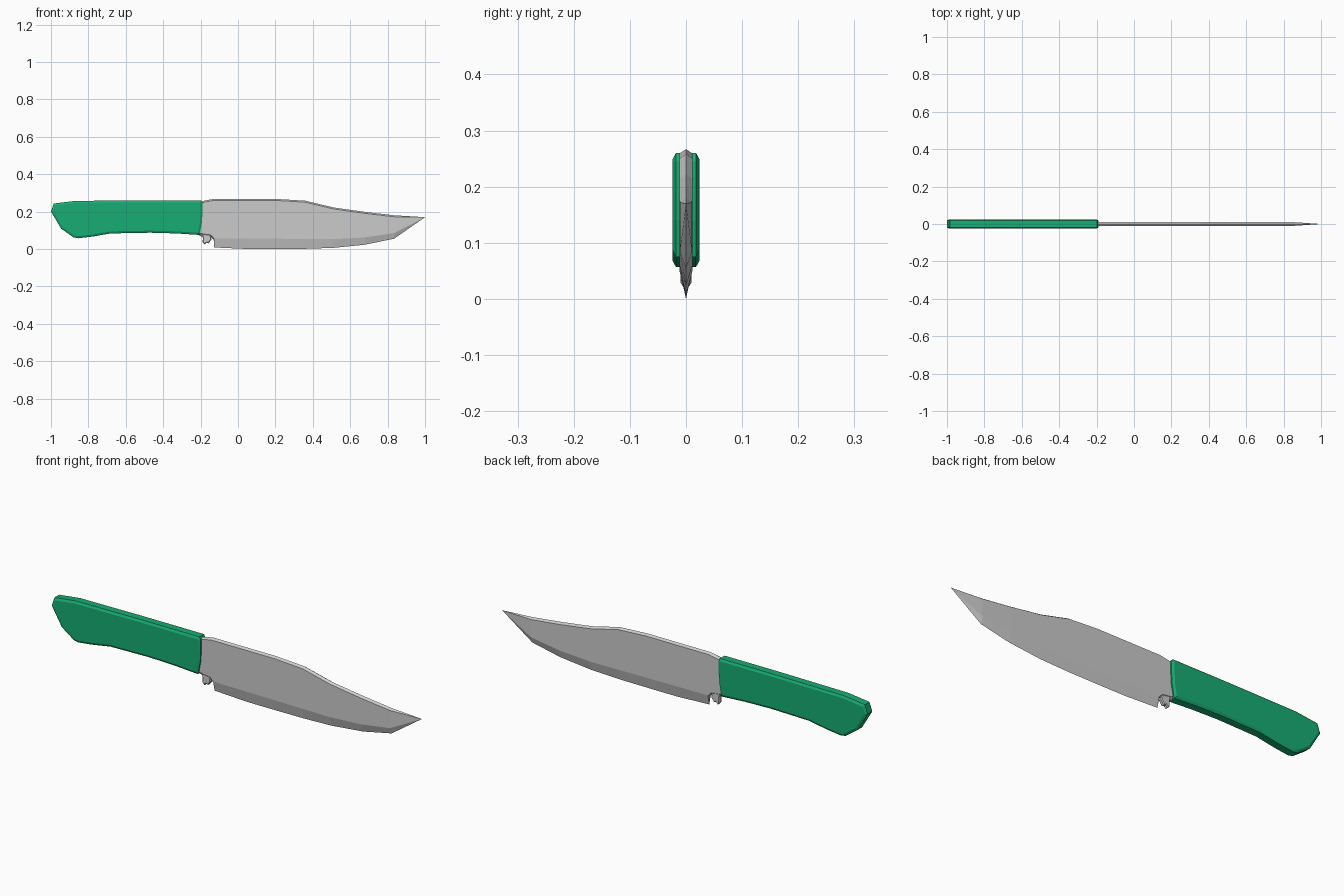
import bpy, bmesh

if "Cube" in bpy.data.objects:
    bpy.data.objects.remove(bpy.data.objects["Cube"])


def finish(bm, name, color=None):
    bmesh.ops.recalc_face_normals(bm, faces=bm.faces[:])
    mesh = bpy.data.meshes.new(name)
    bm.to_mesh(mesh)
    bm.free()
    obj = bpy.data.objects.new(name, mesh)
    bpy.context.collection.objects.link(obj)
    if color:
        mat = bpy.data.materials.new(name + "_paint")
        mat.diffuse_color = color
        mat.use_nodes = True
        mat.node_tree.nodes["Principled BSDF"].inputs["Base Color"].default_value = mat.diffuse_color
        mesh.materials.append(mat)
    return obj


def chamfered_plate(name, outline, half, inset, depth, color=None):
    """Extrude an x-z outline along y and chamfer both side faces."""
    bm = bmesh.new()
    front = [bm.verts.new((x, -half, z)) for x, z in outline]
    back = [bm.verts.new((x, half, z)) for x, z in outline]
    n = len(outline)
    sides = [bm.faces.new(front), bm.faces.new(back[::-1])]
    for i in range(n):
        j = (i + 1) % n
        bm.faces.new((front[i], back[i], back[j], front[j]))
    bmesh.ops.recalc_face_normals(bm, faces=bm.faces[:])
    bmesh.ops.inset_individual(bm, faces=sides, thickness=inset, depth=depth,
                               use_even_offset=True)
    return finish(bm, name, color)


# Handle with chamfered edges and a flared butt
handle = [(-1.0, .20), (-.985, .243), (-.87, .257), (-.50, .26), (-.197, .26),
          (-.19, .245), (-.19, .19), (-.193, .14), (-.205, .075),
          (-.33, .083), (-.47, .087), (-.68, .083), (-.78, .066),
          (-.855, .057), (-.88, .062), (-.945, .108)]
chamfered_plate("handle", handle, .018, .011, .006, (.009, .42, .175, 1))

# Blade: stations of (x, spine z, grind line z, edge z, half thickness)
stations = [(-.205, .25, .085, .07, .012), (-.185, .257, .08, .065, .012),
            (-.145, .265, .075, .063, .012), (-.13, .267, .058, .05, .012),
            (-.127, .267, .057, .008, .012), (.05, .267, .056, .0, .012),
            (.21, .267, .055, .0, .012), (.36, .258, .053, .001, .012),
            (.51, .222, .052, .006, .012), (.68, .198, .062, .023, .012),
            (.835, .18, .085, .055, .011)]
bm = bmesh.new()
rings = []
for x, top, grind, edge, h in stations:
    section = [(0, top), (h, top - .008), (h, grind), (0, edge),
               (-h, grind), (-h, top - .008)]
    rings.append([bm.verts.new((x, y, z)) for y, z in section])
bm.faces.new(rings[0])
for a, b in zip(rings, rings[1:]):
    for i in range(6):
        j = (i + 1) % 6
        bm.faces.new((a[i], a[j], b[j], b[i]))
# Pointed tip
tip = bm.verts.new((1.0, 0, .17))
for i in range(6):
    bm.faces.new((rings[-1][i], rings[-1][(i + 1) % 6], tip))
finish(bm, "blade")

# Small finger-notch spur between handle and heel
spur = [(-.195, .085), (-.188, .06), (-.189, .035), (-.178, .023),
        (-.168, .034), (-.158, .03), (-.148, .042), (-.142, .05),
        (-.148, .085)]
chamfered_plate("heel_spur", spur, .006, .004, .004)
